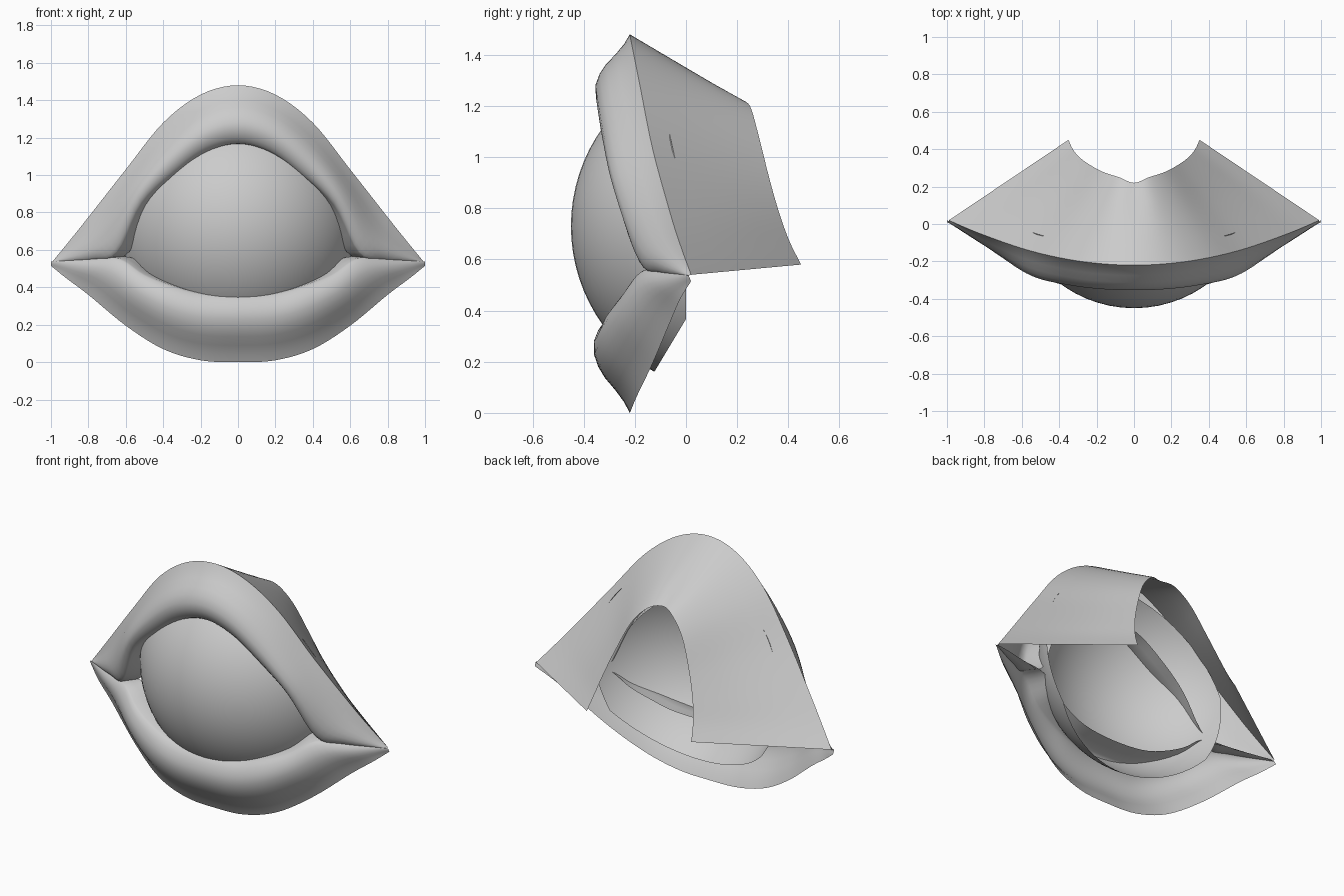
import bpy, bmesh
from mathutils import Vector as V

if "Cube" in bpy.data.objects:
    bpy.data.objects.remove(bpy.data.objects["Cube"])

SUB = 5  # curve points per station


def curve(half):
    """Smooth curve through half-width stations, starting on the x = 0 plane."""
    p = [V(q) for q in half]
    p = [V((-p[1].x, p[1].y, p[1].z))] + p + [p[-1] * 2 - p[-2]]
    out = []
    for i in range(1, len(p) - 2):
        a, b, c, d = p[i - 1:i + 3]
        for k in range(SUB):
            t = k / SUB
            out.append(0.5 * (2 * b + (c - a) * t + (2 * a - 5 * b + 4 * c - d) * t * t
                              + (3 * b - a - 3 * c + d) * t ** 3))
    out.append(p[-2])
    out[0].x = 0
    return out


def finish(bm, name, mirror=True):
    bmesh.ops.recalc_face_normals(bm, faces=bm.faces)
    me = bpy.data.meshes.new(name)
    bm.to_mesh(me)
    bm.free()
    ob = bpy.data.objects.new(name, me)
    bpy.context.collection.objects.link(ob)
    if mirror:
        m = ob.modifiers.new("mirror", 'MIRROR')
        m.merge_threshold = 0.001
    for o in bpy.context.selected_objects:
        o.select_set(False)
    bpy.context.view_layer.objects.active = ob
    ob.select_set(True)
    bpy.ops.object.shade_smooth_by_angle(angle=0.7)
    return ob


def loft(name, rows):
    bm = bmesh.new()
    grid = [[bm.verts.new(p) for p in row] for row in rows]
    for a, b in zip(grid, grid[1:]):
        for i in range(len(a) - 1):
            bm.faces.new((a[i], a[i + 1], b[i + 1], b[i]))
    return finish(bm, name)


# Lid cross-section: position from outer edge to rim, forward bulge
PROFILE = [(0, 0), (.12, .012), (.25, .035), (.38, .063), (.5, .078), (.64, .083),
           (.78, .07), (.9, .042), (.97, .018), (1, 0)]
BALL = V((0, .21, .73))


def lid(name, outer, rim):
    o, r = curve(outer), curve(rim)
    w = [max(0, 1 - p.x ** 4) for p in o]
    rows = [[a.lerp(b, s) - V((0, f * k, 0)) for a, b, k in zip(o, r, w)]
            for s, f in PROFILE]
    # inner wall running back onto the eyeball
    for depth in (.5, 1):
        rows.append([b + V((-.4 * b.x ** 3, .14, (BALL.z - b.z) * .05)) * k * depth
                     for b, k in zip(r, w)])
    loft(name, rows)
    return o


# Upper lid
upper_edge = lid("upper_eyelid",
    [(0, -.22, 1.48), (.2, -.21, 1.43), (.4, -.18, 1.28), (.6, -.13, 1.03),
     (.8, -.06, .775), (.9, -.02, .65), (.99, .02, .54)],
    [(0, -.30, 1.17), (.17, -.295, 1.125), (.33, -.28, 1.01), (.51, -.25, .84),
     (.645, -.175, .585), (.78, -.1, .548), (.99, .01, .535)])

# Lower lid
lid("lower_eyelid",
    [(0, -.22, 0), (.2, -.215, .01), (.4, -.19, .07), (.6, -.13, .195),
     (.8, -.06, .36), (.92, -.02, .45), (1, .02, .515)],
    [(0, -.31, .36), (.2, -.30, .37), (.35, -.28, .41), (.5, -.235, .47),
     (.635, -.17, .555), (.8, -.09, .552), (1, .01, .537)])

# Skirt running back from the upper lid's outer edge
back_edge = curve([(0, .22, 1.22), (.08, .25, 1.2), (.17, .28, 1.1), (.25, .325, .92),
                   (.3, .365, .78), (.33, .405, .67), (.35, .45, .58)])
loft("upper_skirt", [[a.lerp(b, k / 4) for a, b in zip(upper_edge, back_edge)]
                     for k in range(5)])

# Eyeball front shell, trimmed behind the lids
bm = bmesh.new()
bmesh.ops.create_uvsphere(bm, u_segments=64, v_segments=40, radius=.66)
bmesh.ops.translate(bm, verts=bm.verts, vec=BALL)
for co, no in (((0, 0, 0), (0, 1, 0)), ((0, -.22, 0), (0, 1, -.6)),
               ((0, 0, .8), (0, 1, .22))):
    bmesh.ops.bisect_plane(bm, geom=bm.verts[:] + bm.edges[:] + bm.faces[:],
                           plane_co=co, plane_no=no, clear_outer=True)
finish(bm, "eyeball", mirror=False)
